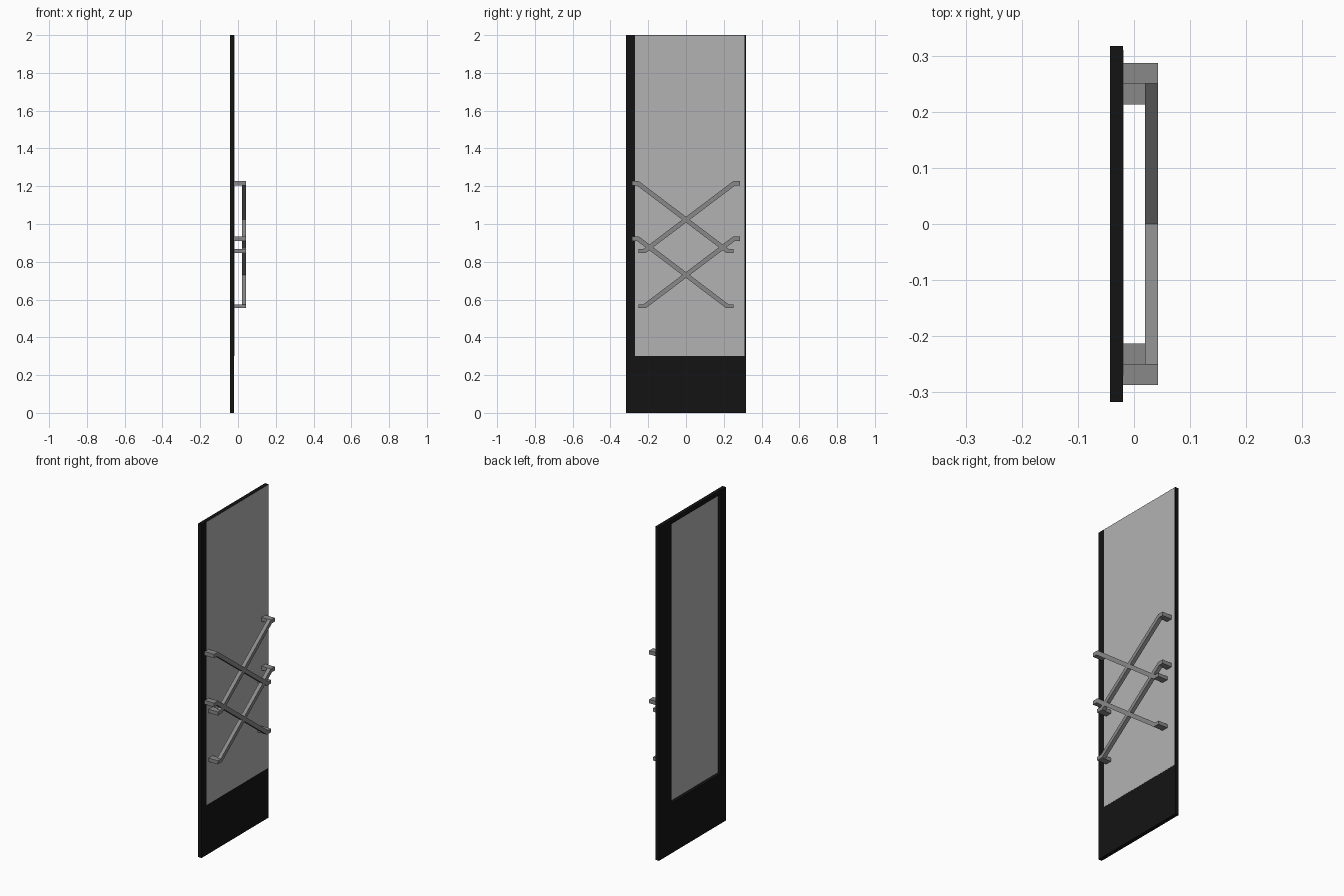
import bpy, bmesh

if "Cube" in bpy.data.objects:
    bpy.data.objects.remove(bpy.data.objects["Cube"])

X0, X1 = -0.043, -0.02      # back and front of the door leaf
BAR0, BAR1 = 0.02, 0.043    # depth range of the handle bars
W, H = 0.317, 2.0           # half width and height


def material(name, rgb):
    m = bpy.data.materials.new(name)
    m.diffuse_color = (*rgb, 1)
    m.use_nodes = True
    m.node_tree.nodes["Principled BSDF"].inputs["Base Color"].default_value = m.diffuse_color
    return m


BLACK = material("black_frame", (0.006, 0.007, 0.006))
GLASS = material("pane_grey", (0.45, 0.45, 0.45))
STEEL = material("handle_grey", (0.25, 0.25, 0.25))


def add_prism(bm, outline, x0, x1):
    """Extrude a (y, z) outline from x0 to x1."""
    face = bm.faces.new([bm.verts.new((x0, y, z)) for y, z in outline])
    new = bmesh.ops.extrude_face_region(bm, geom=[face])["geom"]
    verts = [g for g in new if isinstance(g, bmesh.types.BMVert)]
    bmesh.ops.translate(bm, verts=verts, vec=(x1 - x0, 0, 0))


def make_object(name, prisms, mat):
    bm = bmesh.new()
    for outline, x0, x1 in prisms:
        add_prism(bm, outline, x0, x1)
    bmesh.ops.recalc_face_normals(bm, faces=bm.faces)
    me = bpy.data.meshes.new(name)
    bm.to_mesh(me)
    bm.free()
    me.materials.append(mat)
    ob = bpy.data.objects.new(name, me)
    bpy.context.collection.objects.link(ob)
    return ob


def rect(y0, y1, z0, z1):
    return [(y0, z0), (y1, z0), (y1, z1), (y0, z1)]


# Door frame: two stiles, kick panel and top rail
for name, r in {
    "narrow_stile": rect(-W, -0.27, 0, H),
    "wide_stile": rect(0.2, W, 0.3, H),
    "kick_panel": rect(-0.27, W, 0, 0.3),
    "top_rail": rect(-0.27, 0.2, 1.975, H),
}.items():
    make_object(name, [(r, X0, X1)], BLACK)

# Pane laid over the front, covering the wide stile and the top rail
make_object("glass_pane", [(rect(-0.27, 0.31, 0.3, 1.998), X1 - 0.003, X1 + 0.001)], GLASS)

# Crossed pull handles: diagonal bar with flat ends and a post at each end
BAR = [(0.287, 1.227), (0.25, 1.227), (-0.225, 0.868), (-0.252, 0.868),
       (-0.252, 0.847), (-0.213, 0.847), (0.26, 1.204), (0.287, 1.204)]
POSTS = [rect(0.25, 0.287, 1.204, 1.227), rect(-0.252, -0.213, 0.847, 0.868)]

for level, drop in (("upper", 0.0), ("lower", 0.293)):
    for side, s in (("right", 1), ("left", -1)):
        place = lambda pts: [(s * y, z - drop) for y, z in pts]
        prisms = [(place(BAR), BAR0, BAR1)]
        prisms += [(place(p), X1, BAR0) for p in POSTS]
        make_object(f"{level}_handle_{side}", prisms, STEEL)
